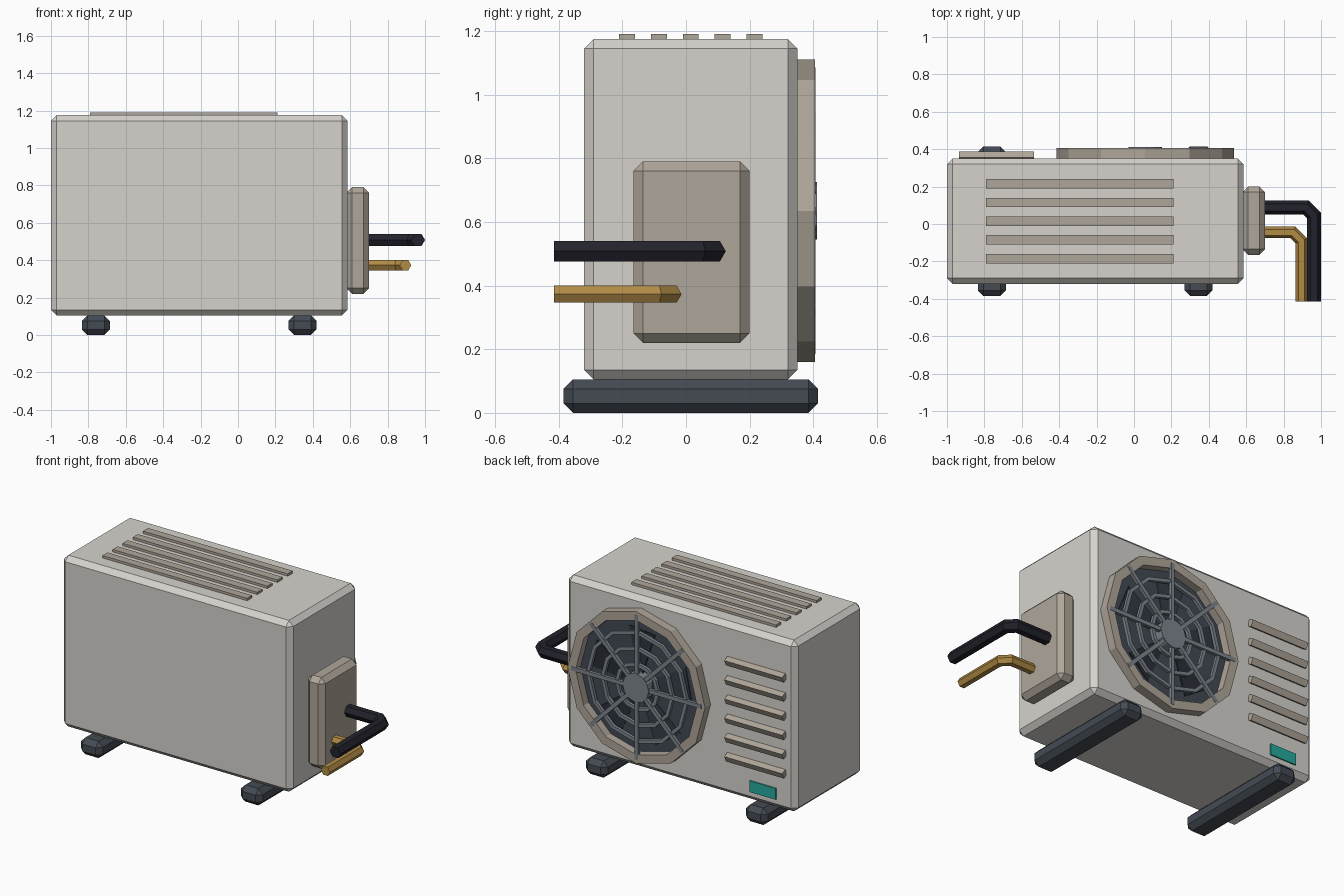
import bpy, bmesh, math
from mathutils import Vector, Matrix

if "Cube" in bpy.data.objects:
    bpy.data.objects.remove(bpy.data.objects["Cube"])


def mat(name, r, g, b):
    m = bpy.data.materials.new(name)
    m.diffuse_color = (r, g, b, 1)
    m.use_nodes = True
    m.node_tree.nodes["Principled BSDF"].inputs["Base Color"].default_value = m.diffuse_color
    return m


CASING = mat("casing_grey", .67, .65, .61)
TAUPE = mat("taupe_trim", .43, .38, .32)
RUBBER = mat("slate_rubber", .058, .07, .088)
BLACK = mat("black_insulation", .016, .016, .026)
COPPER = mat("copper", .44, .26, .06)
GRILLE = mat("grille_steel", .2, .23, .265)
RECESS = mat("fan_recess", .055, .067, .088)
BLADE = mat("fan_blade", .03, .036, .05)
TEAL = mat("teal_label", .02, .40, .33)

FAN = Vector((.06, 0, .635))  # fan axis in the back panel


def finish(bm, name, material):
    bmesh.ops.recalc_face_normals(bm, faces=bm.faces)
    me = bpy.data.meshes.new(name)
    bm.to_mesh(me)
    bm.free()
    ob = bpy.data.objects.new(name, me)
    me.materials.append(material)
    bpy.context.collection.objects.link(ob)
    return ob


def box(name, material, lo, hi, bevel=0, rot=None):
    lo, hi = Vector(lo), Vector(hi)
    bm = bmesh.new()
    bmesh.ops.create_cube(bm, size=1)
    bmesh.ops.scale(bm, vec=hi - lo, verts=bm.verts)
    if bevel:
        bmesh.ops.bevel(bm, geom=bm.edges[:], offset=bevel, segments=1,
                        affect='EDGES', profile=.5)
    if rot:
        bmesh.ops.transform(bm, matrix=rot, verts=bm.verts)
    bmesh.ops.translate(bm, vec=(lo + hi) / 2, verts=bm.verts)
    return finish(bm, name, material)


def fan_point(r, a, y):
    return (FAN.x + r * math.cos(a), y, FAN.z + r * math.sin(a))


def ring(name, material, r_in, r_out, y0, y1, n=12):
    """Square-section ring around the fan axis."""
    bm = bmesh.new()
    loops = [[bm.verts.new(fan_point(r, math.tau * i / n, y)) for i in range(n)]
             for r, y in ((r_out, y0), (r_out, y1), (r_in, y1), (r_in, y0))]
    for k in range(4):
        a, b = loops[k], loops[(k + 1) % 4]
        for i in range(n):
            j = (i + 1) % n
            bm.faces.new((a[i], a[j], b[j], b[i]))
    return finish(bm, name, material)


def disc(name, material, r, y0, y1, n=12):
    bm = bmesh.new()
    rim = [bm.verts.new(fan_point(r, math.tau * i / n, y0)) for i in range(n)]
    f = bm.faces.new(rim)
    ext = bmesh.ops.extrude_face_region(bm, geom=[f])
    bmesh.ops.translate(bm, vec=(0, y1 - y0, 0),
                        verts=[v for v in ext['geom'] if isinstance(v, bmesh.types.BMVert)])
    return finish(bm, name, material)


def pipe(name, material, path, z, r, n=6):
    """Mitred hexagonal tube along a flat path."""
    pts = [Vector((x, y, z)) for x, y in path]
    bm = bmesh.new()
    rings = []
    for i, p in enumerate(pts):
        d0 = (p - pts[i - 1]).normalized() if i else (pts[1] - p).normalized()
        d1 = (pts[i + 1] - p).normalized() if i < len(pts) - 1 else d0
        t = (d0 + d1).normalized()
        side = Vector((-t.y, t.x, 0)) / t.dot(d0)
        rings.append([bm.verts.new(p + side * r * math.cos(math.tau * k / n)
                                   + Vector((0, 0, r * math.sin(math.tau * k / n))))
                      for k in range(n)])
    for a, b in zip(rings, rings[1:]):
        for k in range(n):
            j = (k + 1) % n
            bm.faces.new((a[k], a[j], b[j], b[k]))
    bm.faces.new(rings[0])
    bm.faces.new(rings[-1])
    return finish(bm, name, material)


# Casing and feet
box("casing", CASING, (-1, -.32, .105), (.585, .35, 1.175), .03)
for x in (-.76, .345):
    box("foot_rail", RUBBER, (x - .075, -.385, 0), (x + .075, .415, .105), .03)

# Top vents
for i in range(5):
    y = -.185 + .1 * i
    box("top_vent", TAUPE, (-.79, y - .025, 1.165), (.21, y + .025, 1.19))

# Tilted louvres and label on the back panel
tilt = Matrix.Rotation(math.radians(-25), 4, 'X')
for i in range(6):
    z = .945 - .12 * i
    box("louvre", TAUPE, (-.935, .345, z - .02), (-.535, .38, z + .02), 0, tilt)
box("label", TEAL, (-.87, .345, .165), (-.69, .358, .235))

# Fan: recess, blades, shroud
disc("fan_recess", RECESS, .44, .345, .355)
ring("fan_shroud", TAUPE, .42, .475, .345, .405)
for i in range(5):
    a = math.tau * i / 5 + .3
    bm = bmesh.new()
    quad = [bm.verts.new(fan_point(r, a + da, y)) for r, da, y in
            ((.07, -.3, .358), (.36, -.22, .358), (.36, .32, .378), (.07, .3, .378))]
    bm.faces.new(quad)
    ob = finish(bm, "fan_blade", BLADE)
    ob.modifiers.new("thickness", 'SOLIDIFY').thickness = .006

# Guard: concentric rings, spokes and hub
for r in (.14, .24, .34):
    ring("guard_ring", GRILLE, r - .011, r + .011, .38, .4)
for i in range(8):
    a = math.tau * i / 8
    c = Vector(fan_point(.235, a, .397))
    h = Vector((.215, .01, .0125))
    box("guard_spoke", GRILLE, c - h, c + h, 0, Matrix.Rotation(-a, 4, 'Y'))
disc("guard_hub", GRILLE, .09, .355, .412)

# Valve cover and pipes
box("valve_cover", TAUPE, (.58, -.165, .22), (.7, .2, .79), .03)
pipe("insulated_pipe", BLACK,
     [(.68, .0875), (.92, .0875), (.9625, .045), (.9625, -.415)], .508, .0375)
pipe("copper_pipe", COPPER,
     [(.68, -.045), (.85, -.045), (.895, -.09), (.895, -.415)], .373, .031)
